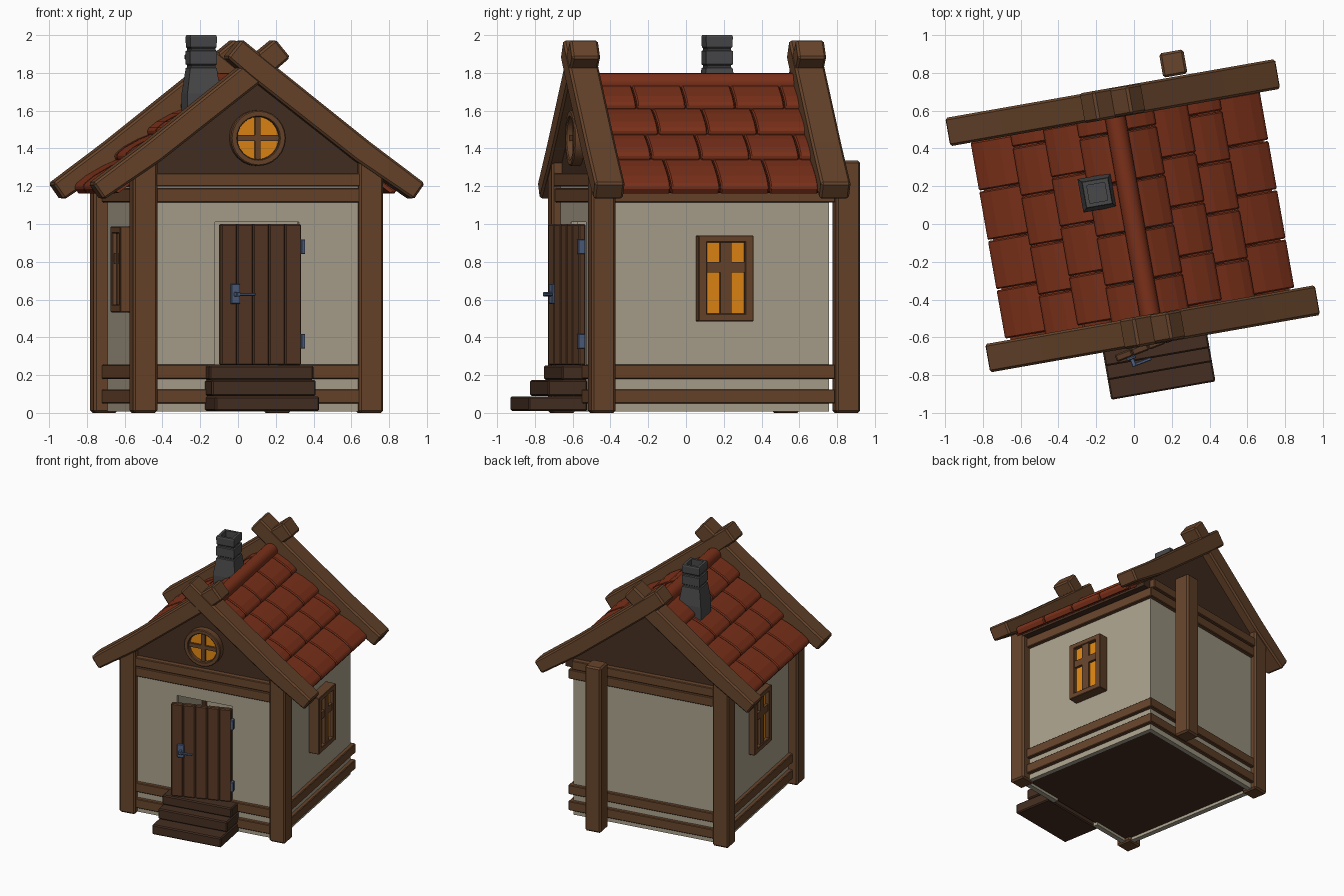
import bpy, bmesh
from math import cos, sin, pi, radians, atan2, hypot
from mathutils import Matrix, Vector

if "Cube" in bpy.data.objects:
    bpy.data.objects.remove(bpy.data.objects["Cube"])

TURN = Matrix.Rotation(radians(10), 4, 'Z')   # whole house is turned on its plot
I = Matrix.Identity(4)


def mat(name, r, g, b):
    m = bpy.data.materials.new(name)
    m.diffuse_color = (r, g, b, 1)
    m.use_nodes = True
    m.node_tree.nodes["Principled BSDF"].inputs["Base Color"].default_value = m.diffuse_color
    return m


WOOD = mat("wood", .135, .058, .024)
DOOR = mat("door_wood", .10, .042, .019)
DARK = mat("dark_wood", .058, .027, .015)
WALL = mat("plaster", .40, .355, .265)
TILE = mat("roof_tile", .20, .03, .010)
GLOW = mat("lit_glass", .75, .24, .006)
IRON = mat("iron", .08, .12, .22)
STONE = mat("stone", .065, .065, .068)


def make(name, verts, faces, m, bevel=0, M=I, smooth=False):
    bm = bmesh.new()
    vs = [bm.verts.new(TURN @ M @ Vector(v)) for v in verts]
    for f in faces:
        bm.faces.new([vs[i] for i in f])
    bmesh.ops.remove_doubles(bm, verts=bm.verts[:], dist=1e-5)
    bmesh.ops.recalc_face_normals(bm, faces=bm.faces[:])
    me = bpy.data.meshes.new(name)
    bm.to_mesh(me)
    bm.free()
    if smooth:
        me.shade_smooth()
        me.set_sharp_from_angle(angle=radians(35))
    me.materials.append(m)
    ob = bpy.data.objects.new(name, me)
    bpy.context.collection.objects.link(ob)
    if bevel:
        b = ob.modifiers.new("bevel", 'BEVEL')
        b.width, b.segments, b.limit_method = bevel, 1, 'ANGLE'
    return ob


def prism(name, pts, y0, y1, m, bevel=0, M=I, smooth=False):
    """Profile in x,z pushed along y."""
    n = len(pts)
    verts = [(x, y, z) for y in (y0, y1) for x, z in pts]
    faces = [list(range(n)), list(range(n, 2 * n))]
    faces += [[i, (i + 1) % n, n + (i + 1) % n, n + i] for i in range(n)]
    return make(name, verts, faces, m, bevel, M, smooth)


def box(name, x0, x1, y0, y1, z0, z1, m, bevel=0, M=I):
    return prism(name, [(x0, z0), (x1, z0), (x1, z1), (x0, z1)], y0, y1, m, bevel, M)


def lathe(name, prof, n, m, M=I, closed=False, start=0, smooth=False):
    k = len(prof)
    verts = [(r * cos(start + 2 * pi * i / n), r * sin(start + 2 * pi * i / n), z)
             for i in range(n) for r, z in prof]
    faces = [[i * k + j, i * k + (j + 1) % k, (i + 1) % n * k + (j + 1) % k, (i + 1) % n * k + j]
             for i in range(n) for j in range(k if closed else k - 1)]
    return make(name, verts, faces, m, 0, M, smooth)


# plaster walls, front one with a door opening, and floor
for s, n in ((-1, "left"), (1, "right")):
    x0, x1 = sorted((s * .56, s * .6))
    box(n + "_wall", x0, x1, -.54, .625, .008, 1.2, WALL)
box("back_wall", -.6, .6, .625, .663, .008, 1.2, WALL)
prism("front_wall", [(-.6, .008), (-.225, .008), (-.225, 1.01), (.225, 1.01),
                     (.225, .008), (.6, .008), (.6, 1.2), (-.6, 1.2)], -.578, -.54, WALL)
box("floor", -.56, .56, -.56, .63, .03, .24, DARK)

# posts: three on corners, one standing loose behind the back wall
for n, x, y in (("front_left", -.607, -.56), ("front_right", .607, -.56),
                ("back_left", -.607, .643), ("loose_back", .352, .80)):
    box(n + "_post", x - .065, x + .065, y - .065, y + .065, 0, 1.335, WOOD, .012)

# horizontal beams round the walls
for i, (z0, z1, d) in enumerate(((.05, .125, .63), (.18, .255, .63), (1.115, 1.19, .63))):
    for s, n in ((-1, "left"), (1, "right")):
        x0, x1 = sorted((s * .59, s * d))
        box(f"{n}_beam_{i}", x0, x1, -.55, .69, z0, z1, WOOD, .005)
    box(f"front_beam_{i}", -.6, .6, -.608, -.57, z0, z1, WOOD, .005)
    box(f"back_beam_{i}", -.6, .63, .655, .692, z0, z1, WOOD, .005)
box("front_top_beam", -.6, .6, -.615, -.56, 1.198, 1.27, WOOD, .005)
box("back_top_beam", -.6, .6, .65, .70, 1.198, 1.27, WOOD, .005)

# dark gable body under the roof
prism("gable", [(-.67, 1.195), (.67, 1.195), (.67, 1.225), (0, 1.745), (-.67, 1.225)],
      -.572, .657, DARK)

# crossed, slightly bent barge beams
line = [(-.13, 1.93), (0, 1.823), (.56, 1.385), (.862, 1.172)]
half = [.063, .065, .062, .053]
upper, lower = [], []
for i, (x, z) in enumerate(line):
    a, b = line[max(i - 1, 0)], line[min(i + 1, 3)]
    l = hypot(b[0] - a[0], b[1] - a[1])
    nx, nz = -(b[1] - a[1]) / l, (b[0] - a[0]) / l
    upper.append((x + nx * half[i], z + nz * half[i]))
    lower.append((x - nx * half[i], z - nz * half[i]))
barge = upper + lower[::-1]
for n, y0, y1 in (("front", -.645, -.485), ("back", .57, .73)):
    prism(n + "_barge_right", barge, y0, y1, WOOD, .012)
    prism(n + "_barge_left", [(-x, z) for x, z in barge], y0 + .004, y1 - .004, WOOD, .012)

# roof tiles: four overlapping staggered rows per side
def base(x):
    return 1.748 - .752 * x


ROWS = ((.54, .775, .048), (.365, .56, -.02), (.185, .385, .05), (.0, .205, -.036))
SHAPE = ((0, 0), (0, .018), (.35, .042), (.7, .055), (.93, .053), (1, .04), (1, -.004))
nx, nz = .601, .799
for r, (xa, xb, off) in enumerate(ROWS):
    prof = []
    for t, h in SHAPE:
        x = xa + (xb - xa) * t
        prof.append((x - .02 + nx * h, base(x) + nz * h - .006))
    for s, n in ((-1, "left"), (1, "right")):
        for k in range(-3, 4):
            a, b = max(off + .265 * k, -.5), min(off + .265 * (k + 1), .585)
            if b - a > .03:
                prism(f"{n}_tile_{r}_{k + 3}", [(s * x, z) for x, z in prof],
                      a + .003, b - .003, TILE, .007)
prism("roof_board_right", [(0, 1.74), (.75, 1.175), (.73, 1.165), (0, 1.71)], -.5, .585, TILE)
prism("roof_board_left", [(0, 1.74), (-.75, 1.175), (-.73, 1.165), (0, 1.71)], -.5, .585, TILE)
prism("ridge_cap", [(.055 * cos(i * pi / 8), 1.745 + .055 * sin(i * pi / 8)) for i in range(16)],
      -.5, .585, TILE, smooth=True)

# square stone chimney with flared foot and grooves
q = 2 ** .5
prof = [(.09, 1.5), (.09, 1.69), (.071, 1.825), (.064, 1.83), (.064, 1.84), (.072, 1.846),
        (.072, 1.915), (.064, 1.92), (.064, 1.93), (.07, 1.937), (.072, 1.99), (.068, 2.0),
        (.048, 2.0), (.048, 1.86), (0, 1.86)]
lathe("chimney", [(r * q, z) for r, z in prof], 4, STONE,
      Matrix.Translation((-.163, .196, 0)), start=pi / 4)

# round gable window
M = Matrix.Translation((0, -.57, 1.455)) @ Matrix.Rotation(pi / 2, 4, 'X')
lathe("round_window_frame", [(.113, 0), (.148, 0), (.148, .05), (.142, .056), (.118, .056), (.113, .05)],
      24, WOOD, M, True, smooth=True)
lathe("round_window_glass", [(0, .02), (.12, .02), (.12, 0), (0, 0)], 24, GLOW, M)
box("round_window_bar_v", -.015, .015, -.608, -.57, 1.34, 1.57, WOOD)
box("round_window_bar_h", -.115, .115, -.606, -.57, 1.44, 1.47, WOOD)

# side windows
for n, s, xo, yc, zc in (("right", 1, .68, .096, .7125), ("left", -1, .65, .05, .76)):
    def part(name, xi, xe, y0, y1, z0, z1, m, bv=0):
        a, b = sorted((s * xi, s * xe))
        box(f"{n}_window_{name}", a, b, yc + y0, yc + y1, zc + z0, zc + z1, m, bv)
    part("jamb_a", .59, xo, -.148, -.102, -.2275, .2275, WOOD, .004)
    part("jamb_b", .59, xo, .102, .148, -.2275, .2275, WOOD, .004)
    part("sill", .59, xo, -.11, .11, -.2275, -.187, WOOD, .004)
    part("head", .59, xo, -.11, .11, .19, .2275, WOOD, .004)
    part("bar_v", .59, xo - .008, -.03, .03, -.2, .2, WOOD)
    part("bar_h", .59, xo - .01, -.11, .11, .03, .085, WOOD)
    part("glass", .59, xo - .03, -.11, .11, -.2, .2, GLOW)

# front steps
for i, (y, z0, z1) in enumerate(((-.895, .01, .088), (-.79, .09, .173), (-.715, .175, .252))):
    box(f"step_{i}", -.28, .28, y, -.58, z0, z1, DARK, .008)

# plank door standing ajar, hinged on the right
D = Matrix.Translation((.225, -.578, 0)) @ Matrix.Rotation(radians(11), 4, 'Z')
for i in range(5):
    box(f"door_plank_{i}", -.455 + i * .091, -.364 + i * .091, -.04, 0, .253, 1.0, DOOR, .007, D)
for i, z in enumerate((.34, .84)):
    box(f"hinge_{i}", -.005, .018, -.05, -.01, z, z + .078, IRON, .003, D)
box("handle_plate", -.405, -.352, -.055, -.04, .577, .683, IRON, .004, D)
box("handle_stem", -.388, -.366, -.095, -.05, .617, .64, IRON, .003, D)
box("handle_lever", -.388, -.28, -.095, -.078, .619, .636, IRON, .004, D)
